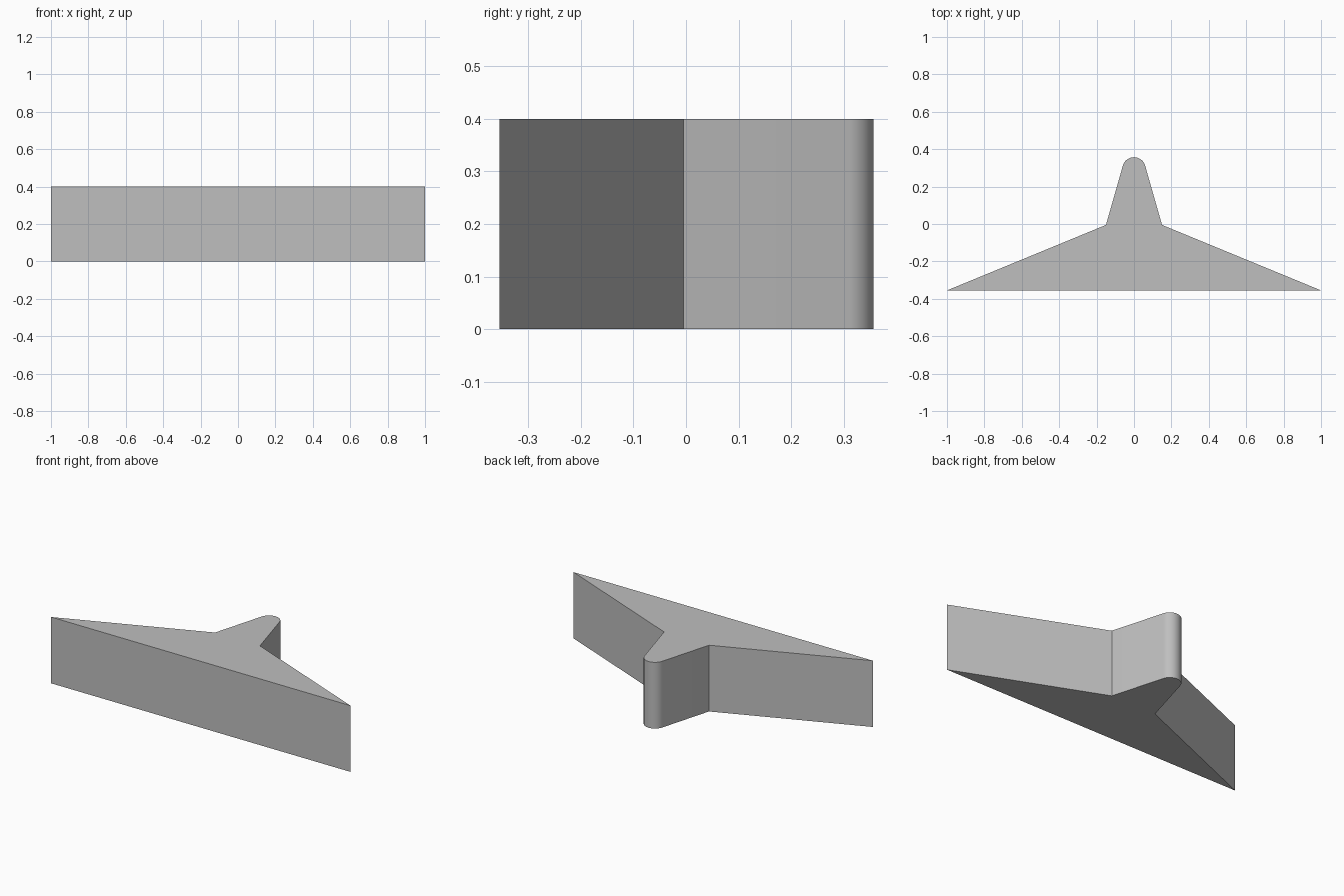
import bpy, bmesh, math

cube = bpy.data.objects.get("Cube")
if cube:
    bpy.data.objects.remove(cube, do_unlink=True)

HEIGHT = 0.4
TIP_Y, TIP_R = 0.295, 0.062   # rounded end of the stem
STEPS = 24

# Flat grey material
grey = bpy.data.materials.new("plain grey")
grey.use_nodes = True
colour = (0.52, 0.52, 0.52, 1)
grey.diffuse_color = colour
grey.node_tree.nodes["Principled BSDF"].inputs["Base Color"].default_value = colour

# Outline: wide triangular base, tapered stem, round tip tangent to the stem
start = math.radians(15)
profile = [(-1, -0.355), (1, -0.355), (0.15, -0.005)]
for i in range(STEPS + 1):
    a = start + (math.pi - 2 * start) * i / STEPS
    profile.append((TIP_R * math.cos(a), TIP_Y + TIP_R * math.sin(a)))
profile.append((-0.15, -0.005))

# Extrude the outline upwards
bm = bmesh.new()
base = bm.faces.new([bm.verts.new((x, y, 0)) for x, y in profile])
top = bmesh.ops.extrude_face_region(bm, geom=[base], use_keep_orig=True)
bmesh.ops.translate(bm, vec=(0, 0, HEIGHT),
                    verts=[g for g in top["geom"] if isinstance(g, bmesh.types.BMVert)])
bmesh.ops.recalc_face_normals(bm, faces=bm.faces)
mesh = bpy.data.meshes.new("wedge_bracket")
bm.to_mesh(mesh)
bm.free()
mesh.materials.append(grey)

bracket = bpy.data.objects.new("wedge_bracket", mesh)
bpy.context.collection.objects.link(bracket)
bpy.context.view_layer.objects.active = bracket
bracket.select_set(True)
bpy.ops.object.shade_smooth_by_angle(angle=math.radians(30))
